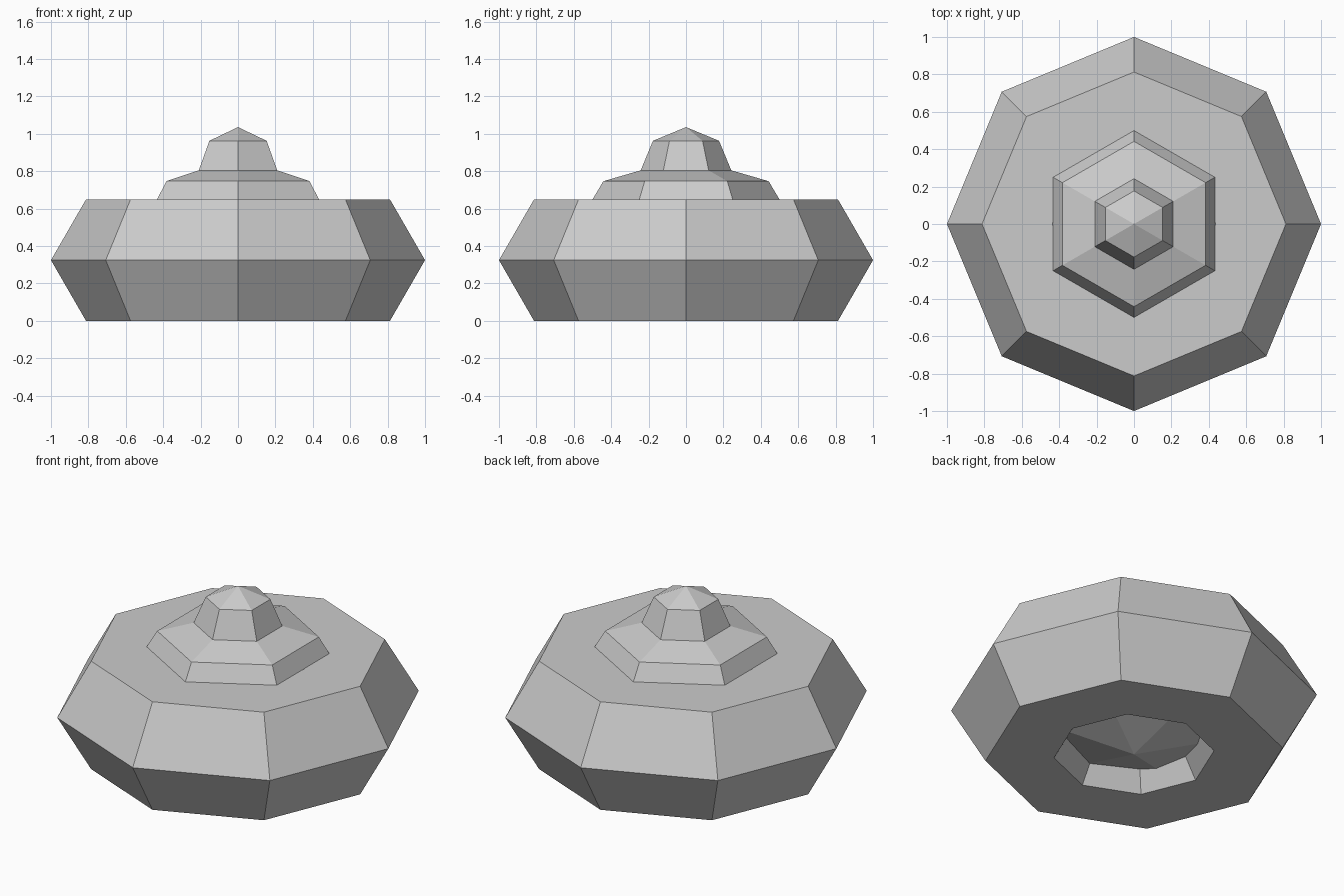
import bpy, bmesh
from math import sin, cos, pi, radians

if "Cube" in bpy.data.objects:
    bpy.data.objects.remove(bpy.data.objects["Cube"])


def ring_verts(bm, r, z, sides, start):
    """One horizontal ring; a zero radius gives a single pole vertex."""
    if r < 1e-6:
        return [bm.verts.new((0, 0, z))]
    return [bm.verts.new((r * cos(start + 2 * pi * i / sides),
                          r * sin(start + 2 * pi * i / sides), z))
            for i in range(sides)]


def lathe(name, profile, sides, start=0.0, closed=False):
    """Revolve an (r, z) profile into a flat-shaded faceted solid."""
    bm = bmesh.new()
    rings = [ring_verts(bm, r, z, sides, start) for r, z in profile]
    pairs = list(zip(rings, rings[1:]))
    if closed:
        pairs.append((rings[-1], rings[0]))
    for a, b in pairs:
        for i in range(sides):
            j = (i + 1) % sides
            quad = [a[i % len(a)], a[j % len(a)], b[j % len(b)], b[i % len(b)]]
            bm.faces.new(list(dict.fromkeys(quad)))
    bmesh.ops.recalc_face_normals(bm, faces=bm.faces)
    mesh = bpy.data.meshes.new(name)
    bm.to_mesh(mesh)
    bm.free()
    obj = bpy.data.objects.new(name, mesh)
    bpy.context.collection.objects.link(obj)
    return obj


def ball(name, radius, half_height, z):
    """Six-sided, four-band ball with corners on the y axis."""
    profile = [(radius * sin(pi * k / 4), z - half_height * cos(pi * k / 4))
               for k in range(5)]
    return lathe(name, profile, 6, radians(90))


# Outer ring: octagonal torus with hexagonal tube
R, TUBE = 0.625, 0.375
HALF = TUBE * sin(pi / 3)
lathe("outer_ring",
      [(R + TUBE * cos(pi * k / 3), HALF + TUBE * sin(pi * k / 3)) for k in range(6)],
      8, closed=True)

# Flattened core filling the ring, visible above and in the bottom hole
ball("core", 0.625, 0.4375, 0.4375)

# Small knob on top
ball("top_knob", 0.25, 0.25, 0.786)
